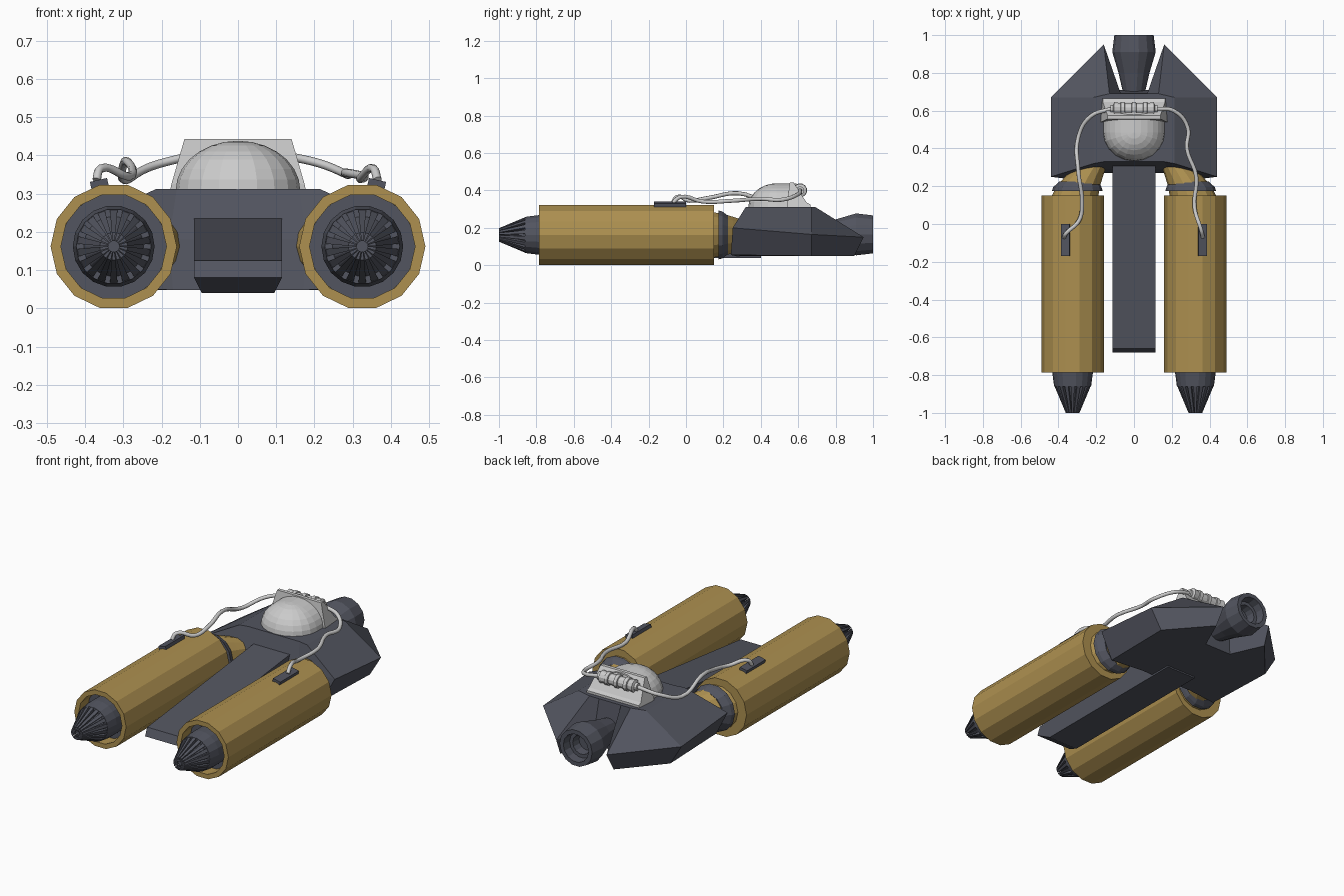
import bpy, bmesh, math
from mathutils import Matrix, Vector

if "Cube" in bpy.data.objects:
    bpy.data.objects.remove(bpy.data.objects["Cube"])


def material(name, rgb):
    m = bpy.data.materials.new(name)
    m.diffuse_color = (*rgb, 1)
    m.use_nodes = True
    m.node_tree.nodes["Principled BSDF"].inputs["Base Color"].default_value = m.diffuse_color
    return m


GOLD = material("gold", (0.42, 0.28, 0.08))
DARK = material("dark_metal", (0.085, 0.09, 0.115))


def finish(name, bm, mat=None):
    bmesh.ops.remove_doubles(bm, verts=bm.verts, dist=1e-5)
    bmesh.ops.recalc_face_normals(bm, faces=bm.faces)
    me = bpy.data.meshes.new(name)
    bm.to_mesh(me)
    bm.free()
    ob = bpy.data.objects.new(name, me)
    bpy.context.collection.objects.link(ob)
    if mat:
        me.materials.append(mat)
    return ob


def skin(bm, rings, closed=True):
    """Join equal-length rings of points with quads."""
    rows = [[bm.verts.new(p) for p in r] for r in rings]
    n = len(rows[0])
    for a, b in zip(rows, rows[1:]):
        for k in range(n if closed else n - 1):
            j = (k + 1) % n
            bm.faces.new((a[k], a[j], b[j], b[k]))
    return rows


def lathe(name, profile, n, cx=0, cz=0, mat=None):
    """Turn (radius, y[, x shift]) points about a y-direction axis, capped."""
    bm = bmesh.new()
    rings = []
    for r, y, *dx in profile:
        x0 = cx + (dx[0] if dx else 0)
        rings.append([(x0 + r * math.sin(t), y, cz + r * math.cos(t))
                      for t in (2 * math.pi * (k + 0.5) / n for k in range(n))])
    rows = skin(bm, rings)
    bm.faces.new(rows[0])
    bm.faces.new(rows[-1])
    return finish(name, bm, mat)


def prism(name, profile, mat=None):
    """Side profile of (y, z, half width) points, spanned across x."""
    bm = bmesh.new()
    rows = skin(bm, [[(s * w, y, z) for y, z, w in profile] for s in (-1, 1)])
    for r in rows:
        bm.faces.new(r)
    return finish(name, bm, mat)


# Faceted hull: bottom, ridge and deck outlines of one half, mirrored
bottom = [(0, .27, .048), (.17, .27, .048), (.36, .24, .055), (.37, .67, .05),
          (.17, .90, .05), (.085, .71, .05), (0, .71, .05)]
ridge = [(0, .29, .18), (.18, .29, .18), (.44, .25, .20), (.44, .67, .165),
         (.16, .95, .15), (.08, .71, .165), (0, .71, .165)]
deck = [(0, .33, .312), (.16, .33, .312), (.215, .32, .312), (.215, .67, .312),
        (.13, .69, .312), (.07, .69, .312), (0, .69, .312)]
bm = bmesh.new()
rows = skin(bm, [bottom, ridge, deck], closed=False)
bm.faces.new(rows[0])
bm.faces.new(rows[-1])
hull = finish("hull", bm, DARK)
hull.modifiers.new("mirror", 'MIRROR').use_clip = True

# Long prow between the nacelles
prism("prow", [(.40, .245, .115), (-.66, .125, .115), (-.68, .08, .115),
               (-.60, .04, .095), (.40, .04, .095)], DARK)

# Rear thruster with stepped hollow nozzle
lathe("thruster", [(.05, .66), (.082, .80), (.115, .91), (.104, 1.0), (.08, 1.0),
                   (.075, .95), (.055, .95), (.05, .90)], 14, 0, .165, DARK)

# Canopy dome: front half of an ellipsoid, extended back
bm = bmesh.new()
bmesh.ops.create_uvsphere(bm, u_segments=20, v_segments=14, radius=1)
bmesh.ops.bisect_plane(bm, geom=bm.verts[:] + bm.edges[:] + bm.faces[:],
                       plane_co=(0, 0, 0), plane_no=(0, 1, 0), clear_outer=True)
rim = [e for e in bm.edges if e.is_boundary]
ext = bmesh.ops.extrude_edge_only(bm, edges=rim)["geom"]
bmesh.ops.translate(bm, vec=(0, .7, 0),
                    verts=[g for g in ext if isinstance(g, bmesh.types.BMVert)])
bmesh.ops.bisect_plane(bm, geom=bm.verts[:] + bm.edges[:] + bm.faces[:],
                       plane_co=(0, 0, 0), plane_no=(0, 0, -1), clear_outer=True)
bmesh.ops.transform(bm, verts=bm.verts, matrix=Matrix.Translation((0, .485, .308))
                    @ Matrix.Diagonal((.163, .152, .13, 1)))
finish("canopy", bm)

# Sloped backplate behind the canopy, and its base
prism("backplate", [(.54, .305, .178), (.54, .325, .174), (.555, .443, .14),
                    (.575, .443, .14), (.645, .335, .165), (.665, .325, .165),
                    (.665, .305, .168)])

# Ribbed canister lying across the backplate
ribs = [(.022, -.125), (.022, -.11), (.036, -.105)]
for c in (-.06, 0, .06):
    ribs += [(.031, c - .012), (.038, c - .01), (.038, c + .01), (.031, c + .012)]
ribs += [(.036, .105), (.022, .11), (.022, .125)]
can = lathe("canister", ribs, 12)
can.rotation_euler = (0, 0, math.pi / 2)
can.location = (0, .61, .40)

CX, CZ = .325, .162
hoses = {
    "right": [(.12, .61, .40), (.21, .60, .38), (.285, .51, .35), (.28, .40, .355),
              (.33, .25, .345), (.32, .09, .34), (.355, -.03, .365), (.365, -.07, .335)],
    "left": [(-.12, .61, .40), (-.23, .57, .37), (-.295, .46, .335), (-.295, .28, .385),
             (-.275, .12, .36), (-.29, .02, .345), (-.36, -.05, .365), (-.37, -.07, .335)],
}

for side, s in (("left", -1), ("right", 1)):
    cx = s * CX
    # Nacelle shell with recessed mouth
    lathe(side + "_nacelle", [(.138, -.70), (.138, -.787), (.165, -.787), (.165, .15)],
          14, cx, CZ, GOLD)
    # Intake: recessed disc, collar and inner cone
    lathe(side + "_intake", [(.139, -.69), (.139, -.705), (.107, -.705), (.107, -.79),
                             (.098, -.86), (.078, -.86), (.016, -.985)], 18, cx, CZ, DARK)
    # Radial fins around the cone
    bm = bmesh.new()
    for k in range(18):
        rot = Matrix.Translation((cx, 0, CZ)) @ Matrix.Rotation(2 * math.pi * k / 18, 4, 'Y')
        rows = skin(bm, [[rot @ Vector((d * w, y, r)) for r, y, w in
                          ((.05, -.855, .006), (.097, -.855, .010),
                           (.036, -1.0, .005), (.014, -1.0, .002))] for d in (-1, 1)])
        for r in rows:
            bm.faces.new(r)
    finish(side + "_intake_fins", bm, DARK)
    # Elbow leaning in towards the hull, with its collar
    lathe(side + "_elbow", [(.125, .14, -s * .01), (.115, .20, -s * .03),
                            (.10, .25, -s * .06), (.07, .34, -s * .12)], 14, cx, CZ, GOLD)
    lathe(side + "_elbow_collar", [(.11, .175, -s * .02), (.134, .175, -s * .025),
                                   (.128, .195, -s * .025), (.105, .225, -s * .035)],
          14, cx, CZ, DARK)
    # Hose socket plate on the nacelle
    bm = bmesh.new()
    bmesh.ops.create_cube(bm, size=1)
    bmesh.ops.transform(bm, verts=bm.verts, matrix=Matrix.Translation((s * .362, -.085, .323))
                        @ Matrix.Rotation(s * math.radians(13), 4, 'Y')
                        @ Matrix.Diagonal((.046, .17, .026, 1)))
    finish(side + "_hose_socket", bm, DARK)
    # Hose
    cu = bpy.data.curves.new(side + "_hose", 'CURVE')
    cu.dimensions = '3D'
    cu.bevel_depth = .011
    cu.bevel_resolution = 2
    cu.resolution_u = 5
    cu.use_fill_caps = True
    sp = cu.splines.new('BEZIER')
    sp.bezier_points.add(len(hoses[side]) - 1)
    for bp, co in zip(sp.bezier_points, hoses[side]):
        bp.co = co
        bp.handle_left_type = bp.handle_right_type = 'AUTO'
    bpy.context.collection.objects.link(bpy.data.objects.new(side + "_hose", cu))
